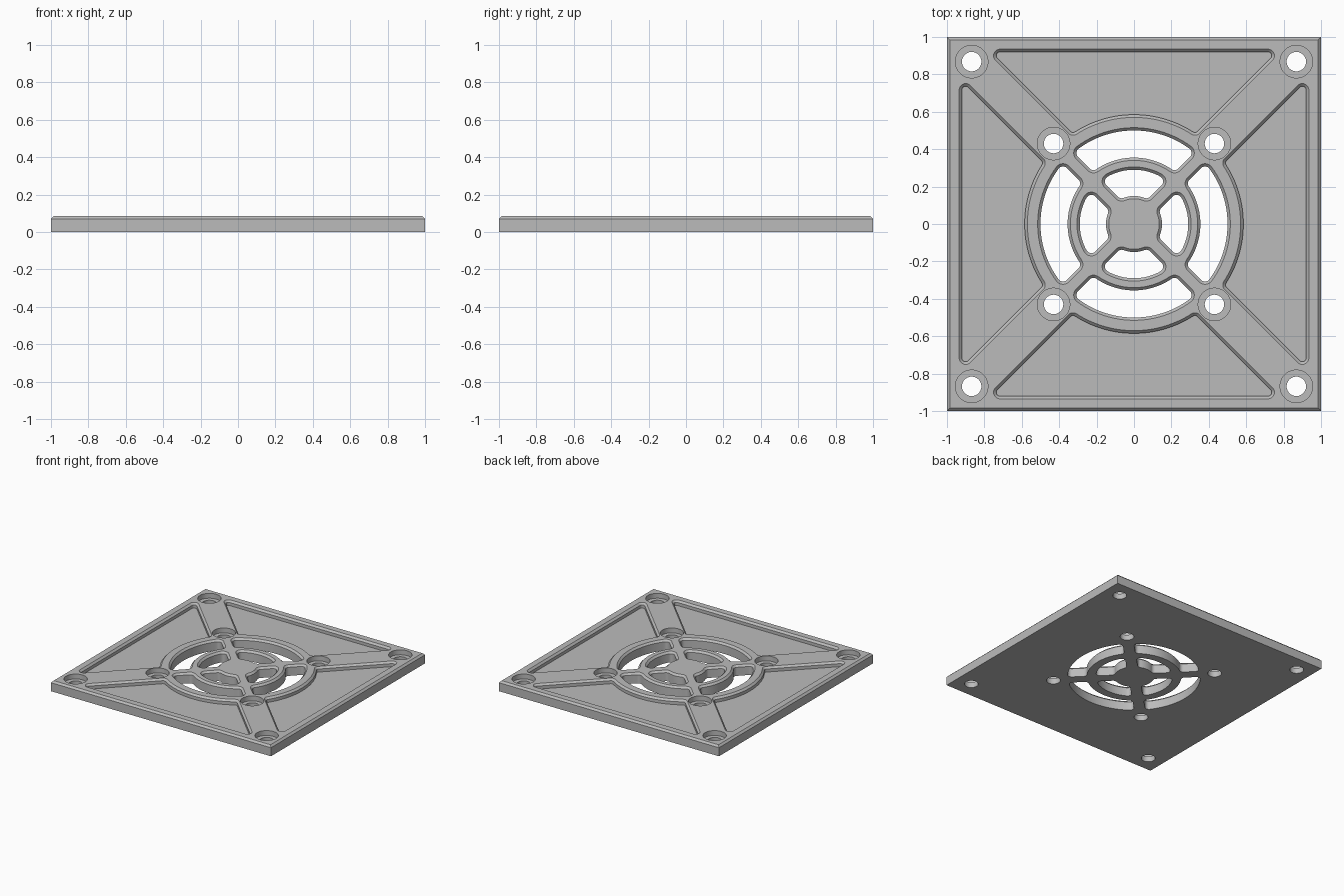
import bpy, bmesh
from math import sin, cos, pi, sqrt, atan2, hypot

cube = bpy.data.objects.get("Cube")
if cube:
    bpy.data.objects.remove(cube, do_unlink=True)

THICK = 0.085       # plate thickness
CHAMFER = 0.015     # broken top edges
FLOOR = 0.045       # height of pocket floors
SEAT = 0.045        # height of screw seats
BELOW, ABOVE = -0.05, THICK + 0.005


def arc(cx, cy, r, a0, a1, n):
    return [(cx + r * cos(a0 + (a1 - a0) * i / n),
             cy + r * sin(a0 + (a1 - a0) * i / n)) for i in range(n + 1)]


def sector(inner, outer, gap, fillet, d, flat=False):
    """Rounded outline between two diagonals, grown outward by d."""
    inner, outer, gap, fillet = inner - d, outer + d, gap - d, fillet + d
    s = sqrt(0.5)

    def centre(along):
        b = gap + fillet
        return (along - b) * s, (along + b) * s

    b = gap + fillet
    ix, iy = centre(sqrt((inner + fillet) ** 2 - b * b))
    ia = atan2(iy, ix)
    half = arc(0, 0, inner, pi / 2, ia, 16)[:-1]
    half += arc(ix, iy, fillet, ia - pi, -pi / 4, 8)
    if flat:
        ox, oy = centre((outer - fillet) / s - b)
        half += arc(ox, oy, fillet, -pi / 4, pi / 2, 8)
    else:
        ox, oy = centre(sqrt((outer - fillet) ** 2 - b * b))
        oa = atan2(oy, ox)
        half += arc(ox, oy, fillet, -pi / 4, oa, 8)
        half += arc(0, 0, outer, oa, pi / 2, 16)[1:]
    # mirror the right half, dropping points already on the centre line
    return half + [(-x, y) for x, y in reversed(half) if abs(x) > 1e-5]


def loft(bm, loops):
    """Closed solid through (outline, z) loops, bottom to top."""
    rings = [[bm.verts.new((x, y, z)) for x, y in pts] for pts, z in loops]
    n = len(rings[0])
    for lo, hi in zip(rings, rings[1:]):
        for i in range(n):
            j = (i + 1) % n
            bm.faces.new((lo[i], lo[j], hi[j], hi[i]))
    bm.faces.new(rings[0][::-1])
    bm.faces.new(rings[-1])


def make_object(name, bm):
    bmesh.ops.recalc_face_normals(bm, faces=bm.faces)
    mesh = bpy.data.meshes.new(name)
    bm.to_mesh(mesh)
    bm.free()
    obj = bpy.data.objects.new(name, mesh)
    bpy.context.collection.objects.link(obj)
    return obj


def square(h):
    return [(-h, -h), (h, -h), (h, h), (-h, h)]


# Square plate with chamfered top rim
bm = bmesh.new()
loft(bm, [(square(1), 0), (square(1), THICK - CHAMFER),
          (square(1 - CHAMFER), THICK)])
plate = make_object("grille_plate", bm)

# Cutters: vents and pockets flare out at the top to leave chamfers
bm = bmesh.new()
shapes = [
    (BELOW, dict(inner=0.15, outer=0.29, gap=0.042, fillet=0.03)),
    (BELOW, dict(inner=0.355, outer=0.50, gap=0.042, fillet=0.03)),
    (FLOOR, dict(inner=0.585, outer=0.92, gap=0.11, fillet=0.02, flat=True)),
]
for quarter in range(4):
    c, s = round(cos(quarter * pi / 2)), round(sin(quarter * pi / 2))
    for base, spec in shapes:
        loops = []
        for z, d in ((base, 0), (THICK - CHAMFER, 0),
                     (ABOVE, CHAMFER + ABOVE - THICK)):
            pts = sector(d=d, **spec)
            loops.append(([(x * c - y * s, x * s + y * c) for x, y in pts], z))
        loft(bm, loops)

# Counterbored screw holes on both mounting patterns
for pos in (0.43, 0.868):
    for sx in (-1, 1):
        for sy in (-1, 1):
            loft(bm, [(arc(sx * pos, sy * pos, r, 0, 2 * pi, 48)[:-1], z)
                      for r, z in ((0.052, BELOW), (0.052, SEAT),
                                   (0.087, SEAT), (0.087, ABOVE))])
cutter = make_object("opening_cutter", bm)
cutter.hide_render = True

mod = plate.modifiers.new("openings", 'BOOLEAN')
mod.operation = 'DIFFERENCE'
mod.solver = 'EXACT'
mod.object = cutter
bpy.ops.object.select_all(action='DESELECT')
plate.select_set(True)
bpy.context.view_layer.objects.active = plate
bpy.ops.object.modifier_apply(modifier=mod.name)
bpy.data.objects.remove(cutter, do_unlink=True)

# Single grey finish
grey = bpy.data.materials.new("plain_grey")
grey.use_nodes = True
colour = (0.5, 0.5, 0.5, 1)
grey.diffuse_color = colour
grey.node_tree.nodes["Principled BSDF"].inputs["Base Color"].default_value = colour
plate.data.materials.clear()
plate.data.materials.append(grey)

bpy.ops.object.shade_smooth_by_angle(angle=pi / 6)
